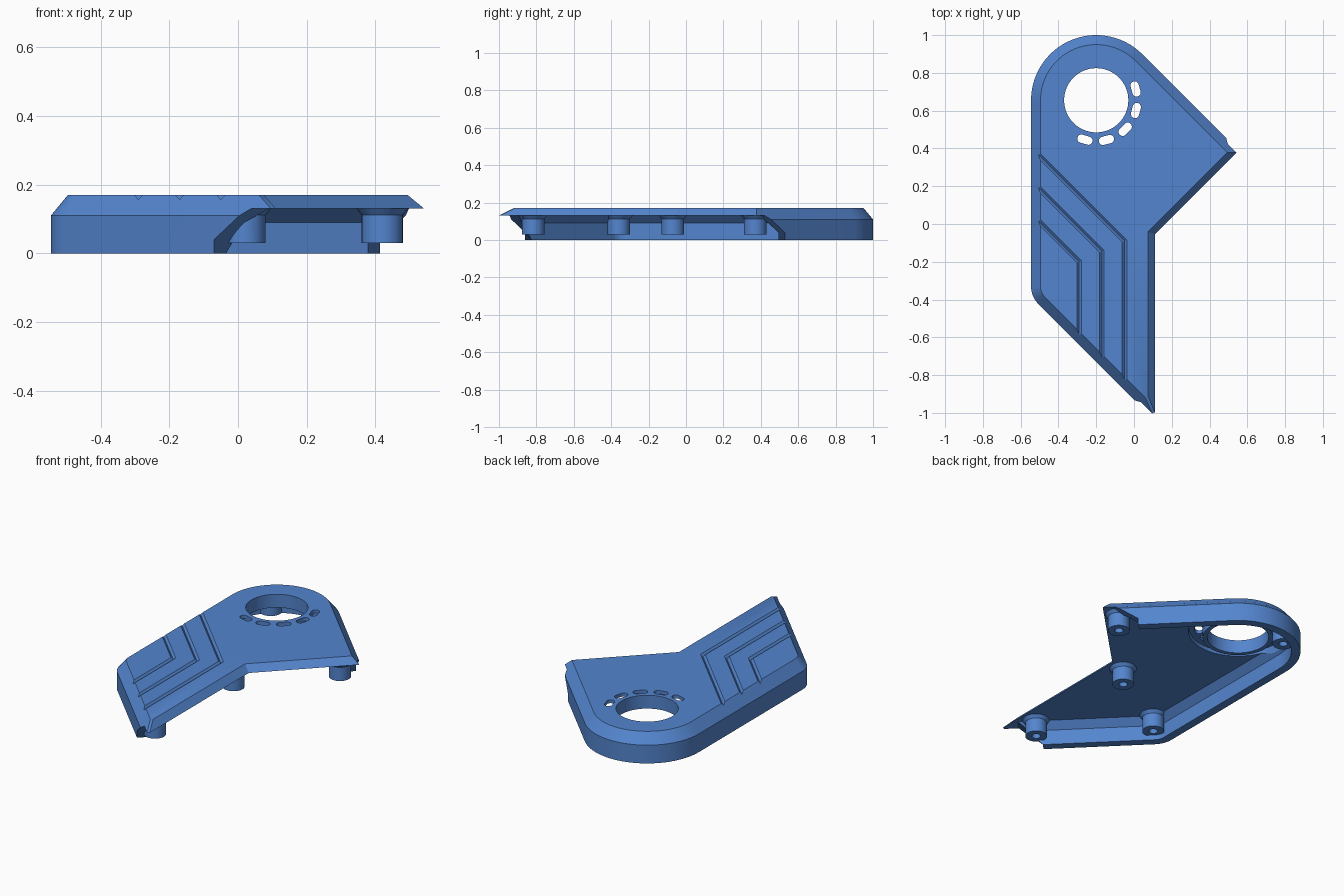
import bpy, bmesh, math
from math import sin, cos, radians, sqrt

if "Cube" in bpy.data.objects:
    bpy.data.objects.remove(bpy.data.objects["Cube"])

Q = sqrt(2)
LEFT, S_BACK, S_FRONT = -0.545, 0.943, -0.93   # left side x, x+y of the two diagonal walls
CX, CY, R = -0.2, 0.655, 0.345                 # rounded back end
KX, KY, KR = -0.415, -0.331, 0.13              # rounded front left corner

blue = bpy.data.materials.new("blue")
blue.diffuse_color = (0.088, 0.235, 0.62, 1)
blue.use_nodes = True
blue.node_tree.nodes["Principled BSDF"].inputs["Base Color"].default_value = blue.diffuse_color


def loft(name, loops):
    """Solid skinned through closed loops of equal length, capped at both ends."""
    bm = bmesh.new()
    rings = [[bm.verts.new(p) for p in loop] for loop in loops]
    n = len(rings[0])
    for a, b in zip(rings, rings[1:]):
        for i in range(n):
            j = (i + 1) % n
            bm.faces.new((a[i], a[j], b[j], b[i]))
    bm.faces.new(rings[0])
    bm.faces.new(rings[-1])
    bmesh.ops.recalc_face_normals(bm, faces=bm.faces)
    me = bpy.data.meshes.new(name)
    bm.to_mesh(me)
    bm.free()
    ob = bpy.data.objects.new(name, me)
    bpy.context.collection.objects.link(ob)
    me.materials.append(blue)
    return ob


def arc(x, y, r, a0, a1, n):
    return [(x + r * cos(radians(a0 + (a1 - a0) * i / n)),
             y + r * sin(radians(a0 + (a1 - a0) * i / n))) for i in range(n + 1)]


def turned(name, x, y, profile, n=48):
    """Round solid from (radius, z) pairs."""
    return loft(name, [[(px, py, z) for px, py in arc(x, y, r, 0, 360, n)[:-1]]
                       for r, z in profile])


def boolean(target, tool, op):
    """Apply a boolean and remove the tool."""
    mod = target.modifiers.new("bool", 'BOOLEAN')
    mod.operation, mod.object, mod.solver = op, tool, 'EXACT'
    dg = bpy.context.evaluated_depsgraph_get()
    dg.update()
    me = bpy.data.meshes.new_from_object(target.evaluated_get(dg))
    target.modifiers.clear()
    target.data = me
    bpy.data.objects.remove(tool)


def walled_side(d):
    """Left side with both rounded corners, inset by d."""
    return arc(KX, KY, KR - d, 225, 180, 8) + arc(CX, CY, R - d, 180, 45, 36)


def plate_outline(d, e, z):
    """Plate loop inset by d on the walled side and e on the open side."""
    s1, s2, diff, x = S_BACK - d * Q, S_FRONT + d * Q, -0.165 + e * Q, 0.11 - e
    k = 0.014
    pts = walled_side(d) + [((s1 - diff) / 2, (s1 + diff) / 2), (x, x + diff),
                            (x, s2 - x + k * Q), (x - k, s2 - x + k)]
    return [(px, py, z) for px, py in pts]


def wall_line(d, z):
    """Path of one wall profile point; ends slope outward with height."""
    s = max(0, z - 0.04) * 1.5 / Q
    i = d / Q
    pts = ([(-0.07 + i + s, -0.86 + i - s)] + walled_side(d)
           + [(0.414 - i + s, 0.529 - i - s)])
    # the front end runs toward +x, so does the back end
    return [(x, y, z) for x, y in pts]


# top plate with bevelled edges
body = loft("cover", [plate_outline(0.0167, 0, 0.13), plate_outline(0.05, 0.035, 0.17)])

# side wall with chamfered shoulder
profile = [(0, 0), (0, 0.04), (0, 0.11), (0.019, 0.1325), (0.06, 0.145),
           (0.095, 0.135), (0.05, 0.09), (0.05, 0.04), (0.05, 0)]
lines = [wall_line(d, z) for d, z in profile]
boolean(body, loft("wall", list(zip(*lines))), 'UNION')

# round recess under the plate, then the collar and its opening
boolean(body, turned("recess", CX, CY, [(0.292, 0.05), (0.27, 0.15)], 64), 'DIFFERENCE')
boolean(body, turned("collar", CX, CY, [(0.195, 0.09), (0.195, 0.16)], 64), 'UNION')
boolean(body, turned("opening", CX, CY, [(0.17, -0.1), (0.17, 0.3)], 64), 'DIFFERENCE')

# screw posts with flared roots and blind holes
for x, y, top in [(0.02, -0.817, 0.14), (0.42, 0.37, 0.14), (0.02, -0.07, 0.14),
                  (-0.44, -0.36, 0.14), (-0.37, 0.84, 0.16)]:
    flare = 0.075 if top < 0.15 else 0.06
    boolean(body, turned("post", x, y, [(0.06, 0.03), (0.06, 0.112), (flare, 0.13),
                                        (flare - 0.02, top)], 32), 'UNION')
    boolean(body, turned("post_hole", x, y, [(0.024, 0), (0.024, 0.115)], 20), 'DIFFERENCE')

# slots around the opening
for a in (254, 284.5, 315, 345.5, 376):
    x, y = CX + 0.217 * cos(radians(a)), CY + 0.217 * sin(radians(a))
    tx, ty = -0.019 * sin(radians(a)), 0.019 * cos(radians(a))
    ring = (arc(x + tx, y + ty, 0.022, a, a + 180, 10)
            + arc(x - tx, y - ty, 0.022, a + 180, a + 360, 10))
    boolean(body, loft("slot", [[(px, py, z) for px, py in ring] for z in (0.1, 0.25)]),
            'DIFFERENCE')

# bent V grooves
h = 1 / Q
m = 1 / (1 + h)
for gx, gs in [(-0.29, -0.49), (-0.17, -0.315), (-0.05, -0.14)]:
    path = [((-0.56, gs + 0.56), (h, h)), ((gx, gs - gx), ((h + 1) * m, h * m)),
            ((gx, -1.1), (1, 0))]
    section = [(-0.02, 0.178), (0, 0.157), (0.02, 0.178)]
    boolean(body, loft("groove", [[(p[0] + n[0] * w, p[1] + n[1] * w, z) for w, z in section]
                                  for p, n in path]), 'DIFFERENCE')

body.data.materials.clear()
body.data.materials.append(blue)
bpy.context.view_layer.objects.active = body
body.select_set(True)
bpy.ops.object.shade_smooth_by_angle(angle=radians(25))
